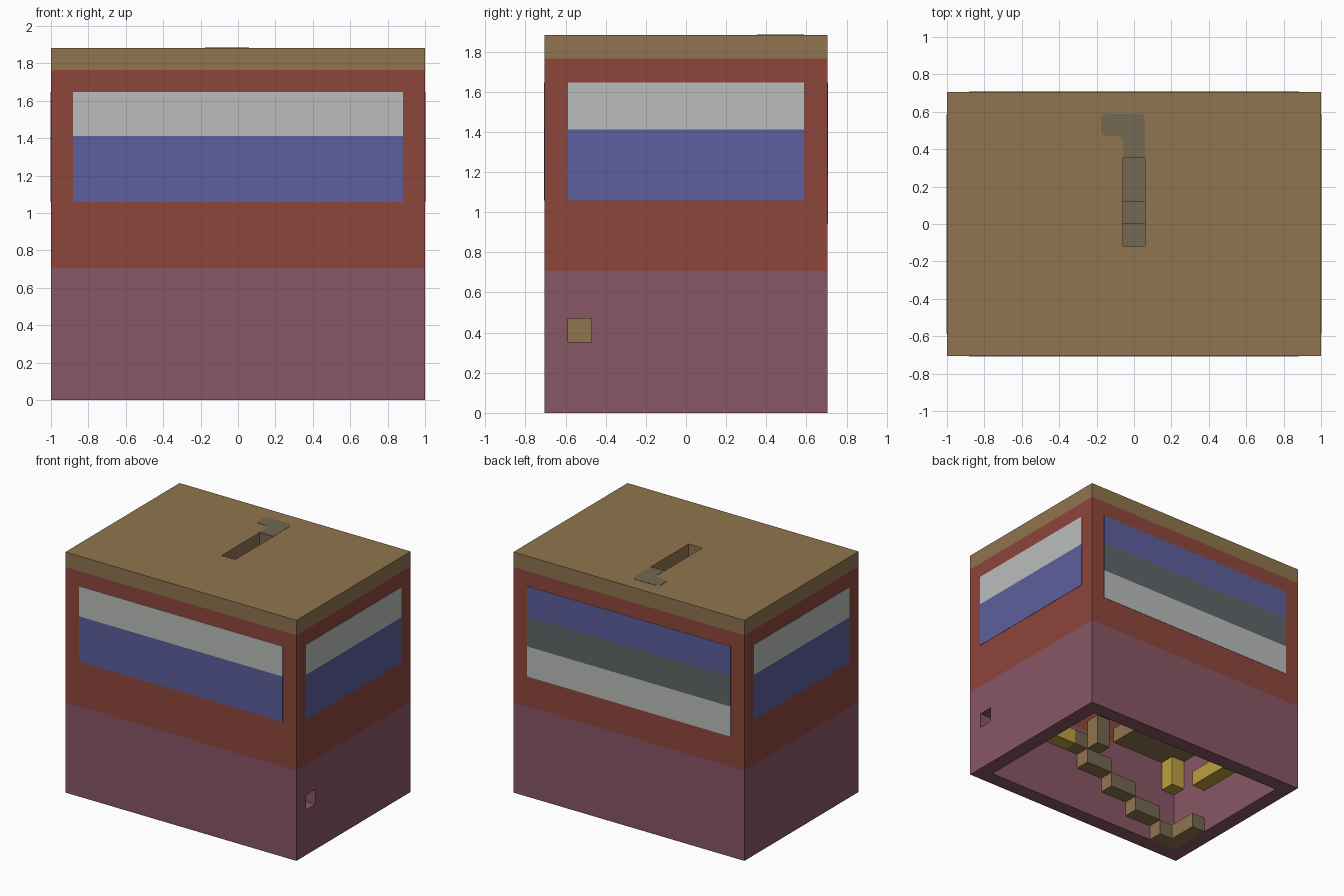
import bpy
import bmesh
from mathutils import Vector

U = 2 / 17  # one block of the model's grid

cube = bpy.data.objects.get("Cube")
if cube:
    bpy.data.objects.remove(cube, do_unlink=True)


def linear(c):
    return c / 12.92 if c <= 0.04045 else ((c + 0.055) / 1.055) ** 2.4


def make_material(name, hexcode):
    rgb = [linear(v / 255) for v in bytes.fromhex(hexcode)]
    m = bpy.data.materials.new(name)
    m.use_nodes = True
    m.diffuse_color = (*rgb, 1)
    bsdf = next(n for n in m.node_tree.nodes if n.type == 'BSDF_PRINCIPLED')
    bsdf.inputs["Base Color"].default_value = (*rgb, 1)
    bsdf.inputs["Roughness"].default_value = 0.9
    return m


TAN = make_material("tan", "90754E")
RED = make_material("brick red", "8D463C")
MAUVE = make_material("mauve", "885766")
BLUE = make_material("blue", "5D5F9E")
PALE = make_material("pale grey", "BBBEBC")
SLATE = make_material("slate grey", "606668")
TRACK = make_material("track grey", "736852")
GOLD = make_material("gold", "BEA041")


def finish(name, bm, *mats):
    bmesh.ops.recalc_face_normals(bm, faces=bm.faces)
    mesh = bpy.data.meshes.new(name)
    bm.to_mesh(mesh)
    bm.free()
    obj = bpy.data.objects.new(name, mesh)
    bpy.context.scene.collection.objects.link(obj)
    for m in mats:
        mesh.materials.append(m)
    return obj


def add_block(bm, lo, hi):
    """Box between two corners given in grid blocks."""
    lo, hi = Vector(lo) * U, Vector(hi) * U
    verts = bmesh.ops.create_cube(bm, size=1)["verts"]
    for v in verts:
        v.co = Vector((lo[i] + hi[i]) / 2 + v.co[i] * (hi[i] - lo[i]) for i in range(3))


def block(name, lo, hi, *mats):
    bm = bmesh.new()
    add_block(bm, lo, hi)
    return finish(name, bm, *mats)


def cut(obj, lo, hi):
    """Subtract a box, then drop the cutter."""
    cutter = block("cutter", lo, hi, obj.data.materials[0])
    cutter.hide_render = True
    mod = obj.modifiers.new("cut", 'BOOLEAN')
    mod.operation = 'DIFFERENCE'
    mod.solver = 'EXACT'
    mod.object = cutter
    bpy.context.view_layer.objects.active = obj
    bpy.ops.object.modifier_apply(modifier=mod.name)
    bpy.data.objects.remove(cutter, do_unlink=True)


def paint_track(obj):
    """Grey on the tops and on the sides facing front and back."""
    for p in obj.data.polygons:
        if abs(p.normal.y) > 0.5 or p.normal.z > 0.5:
            p.material_index = 1


# Hollow case, open underneath
base = block("base_walls", (-8.5, -6, 0), (8.5, 6, 6), MAUVE)
cut(base, (-7.5, -5, -1), (7.5, 5, 7))
cut(base, (7, -5, 3), (9, -4, 4))
upper = block("upper_walls", (-8.5, -6, 6), (8.5, 6, 15), RED)
cut(upper, (-7.5, -5, 5), (7.5, 5, 16))

# Lid with its slot, grey at the back end of the slot
lid = block("lid", (-8.5, -6, 15), (8.5, 6, 16), TAN, TRACK)
cut(lid, (-0.5, -1, 14), (0.5, 3, 17))
for p in lid.data.polygons:
    if p.normal.y < -0.5 and p.center.y > 0:
        p.material_index = 1

# Hooked mark painted behind the slot
bm = bmesh.new()
outline = [(-0.5, 3), (0.5, 3), (0.5, 5), (-1.5, 5), (-1.5, 4), (-0.5, 4)]
verts = [bm.verts.new((x * U, y * U, 16 * U)) for x, y in outline]
bm.faces.new(verts)
bmesh.ops.bevel(bm, geom=verts[2:], offset=0.03, segments=4, profile=0.5,
                affect='VERTICES')
top = bmesh.ops.extrude_face_region(bm, geom=bm.faces[:])["geom"]
for v in top:
    if isinstance(v, bmesh.types.BMVert):
        v.co.z += 0.002
finish("lid_mark", bm, TRACK)

# Striped panels on all four sides: (top, bottom, colour)
T = 0.02
FRONT_STRIPES = [(14, 12, PALE), (12, 9, BLUE)]
BACK_STRIPES = [(14, 12, BLUE), (12, 10, SLATE), (10, 8, PALE)]
for i, (z1, z0, mat) in enumerate(FRONT_STRIPES):
    block(f"front_stripe_{i}", (-7.5, -6 - T, z0), (7.5, -6 + T, z1), mat)
    for side, s in (("left", 1), ("right", -1)):
        x = s * 8.5
        block(f"{side}_stripe_{i}", (x - T, -5, z0), (x + T, 5, z1), mat)
for i, (z1, z0, mat) in enumerate(BACK_STRIPES):
    block(f"back_stripe_{i}", (-7.5, 6 - T, z0), (7.5, 6 + T, z1), mat)

# Inner staircase falling to the right along the front wall
bm = bmesh.new()
for i in range(4):
    x = 0.5 - 2 * i
    add_block(bm, (x - 2, -5, 3 - i), (x, -4, 4 - i))
add_block(bm, (-7.5, -4, 0), (-6.5, -2, 1))
add_block(bm, (-0.5, -5, 4), (1.5, -4, 5))
paint_track(finish("lower_steps", bm, TAN, TRACK))

# Chute of steps leading down from the slot
bm = bmesh.new()
for y0, y1, z in [(-4, -3, 4), (-3, -2, 6), (-2, -1, 7), (-1, 0, 8), (0, 1, 9), (1, 3, 10)]:
    add_block(bm, (-0.5, y0, z), (0.5, y1, z + 2))
paint_track(finish("slot_steps", bm, TAN, TRACK))

# Inner shelf and gold blocks
block("shelf", (-7.5, -5, 6), (-2.5, 5, 7), TAN)
block("gold_post", (-7.5, -5, 4), (-6.5, -4, 6), GOLD)
block("gold_ledge", (-7.5, -2, 3), (-6.5, 1, 4), GOLD)
block("gold_bar", (1.5, -5, 4), (3.5, -4, 5), GOLD)
